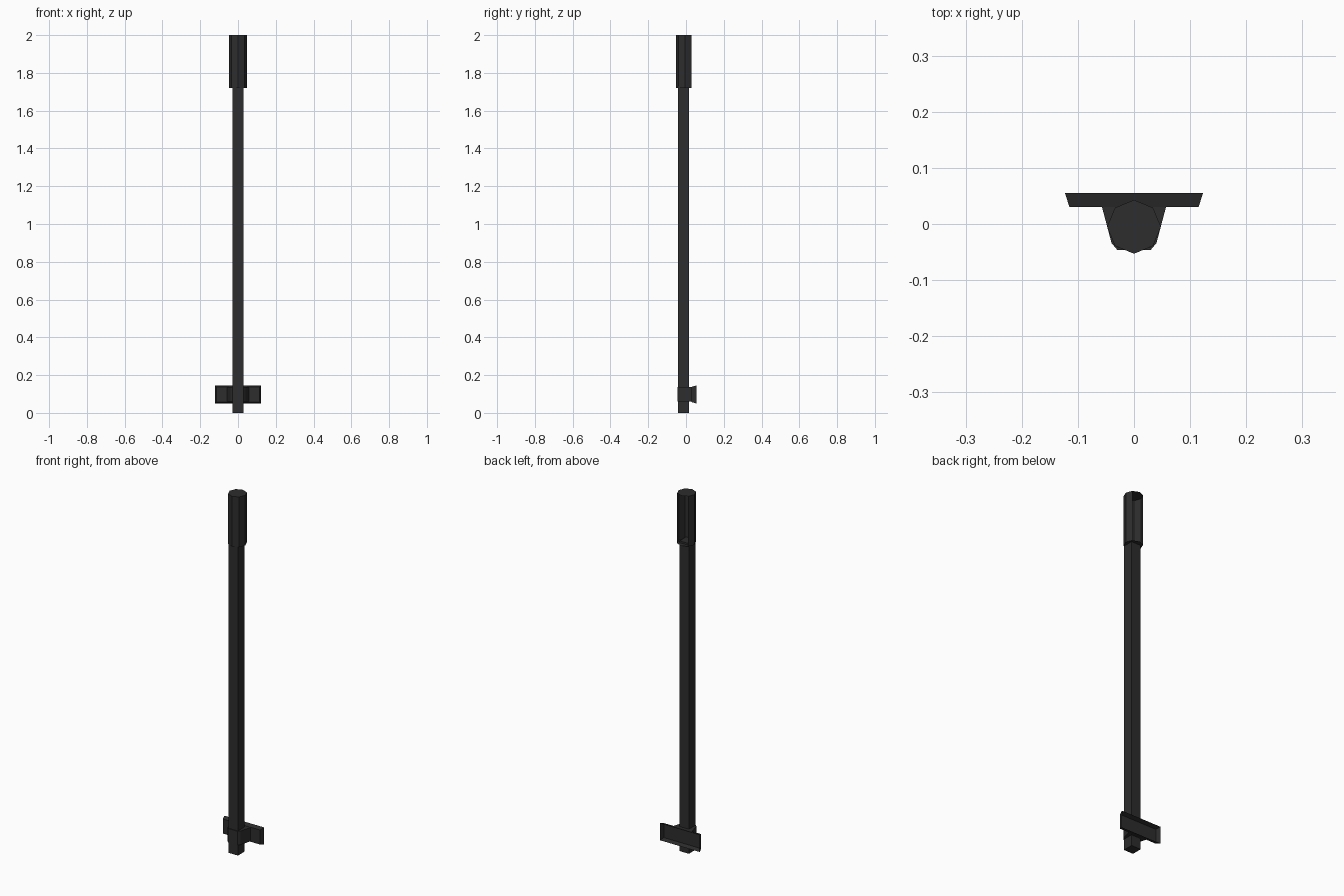
import bpy, bmesh, math

if "Cube" in bpy.data.objects:
    bpy.data.objects.remove(bpy.data.objects["Cube"])

mat = bpy.data.materials.new("charcoal")
mat.diffuse_color = (0.026, 0.026, 0.026, 1)
mat.use_nodes = True
mat.node_tree.nodes["Principled BSDF"].inputs["Base Color"].default_value = mat.diffuse_color


def loft(name, low, high, skip=(), caps=(True, True)):
    """Join two matching loops with walls; leave out walls in skip."""
    bm = bmesh.new()
    a = [bm.verts.new(p) for p in low]
    b = [bm.verts.new(p) for p in high]
    n = len(a)
    for i in range(n):
        if i not in skip:
            j = (i + 1) % n
            bm.faces.new((a[i], a[j], b[j], b[i]))
    if caps[0]:
        bm.faces.new(a[::-1])
    if caps[1]:
        bm.faces.new(b)
    me = bpy.data.meshes.new(name)
    bm.to_mesh(me)
    bm.free()
    me.materials.append(mat)
    ob = bpy.data.objects.new(name, me)
    bpy.context.collection.objects.link(ob)
    return ob


def prism(name, outline, z0, z1, **kw):
    return loft(name, [(x, y, z0) for x, y in outline],
                [(x, y, z1) for x, y in outline], **kw)


# Square pole
prism("pole", [(-0.029, -0.042), (0.029, -0.042), (0.029, 0.016), (-0.029, 0.016)], 0, 1.73)

# Eight-sided sleeve, its two rear walls left open
octagon = [(0.048 * math.sin(i * math.pi / 4), -0.005 - 0.048 * math.cos(i * math.pi / 4))
           for i in range(8)]
prism("top_sleeve", octagon, 1.72, 2.0, skip=(3, 4))

# Clamp around the pole foot, open towards the plate
prism("clamp", [(-0.04, -0.034), (-0.03, -0.046), (0.03, -0.046), (0.04, -0.034),
                (0.057, 0.03), (-0.057, 0.03)], 0.06, 0.137, skip=(4,))


# Wall plate with slanted rim, open at the back
def rect(w, y, z0, z1):
    return [(-w, y, z0), (-w, y, z1), (w, y, z1), (w, y, z0)]


loft("wall_plate", rect(0.123, 0.055, 0.05, 0.145), rect(0.115, 0.03, 0.057, 0.138),
     caps=(False, True))
for ob in bpy.data.objects:
    bm = bmesh.new()
    bm.from_mesh(ob.data)
    if ob.name == "wall_plate":
        bmesh.ops.reverse_faces(bm, faces=[f for f in bm.faces if f.normal.y > 0.9])
    bm.to_mesh(ob.data)
    bm.free()
